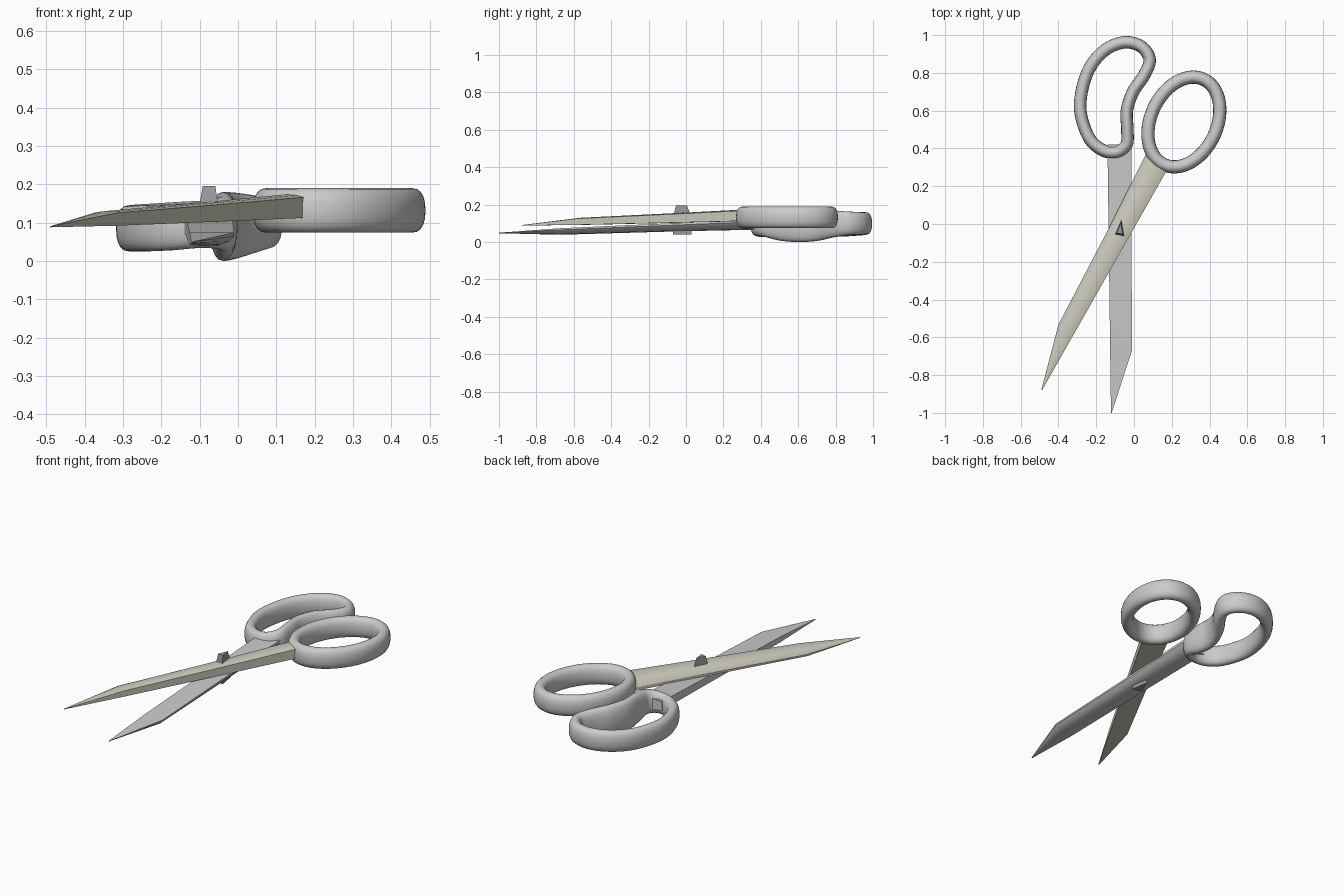
import bpy, bmesh, math
from mathutils import Vector

if "Cube" in bpy.data.objects:
    bpy.data.objects.remove(bpy.data.objects["Cube"])


def finish(name, bm, color=None, angle=35):
    bmesh.ops.recalc_face_normals(bm, faces=bm.faces)
    mesh = bpy.data.meshes.new(name)
    bm.to_mesh(mesh)
    bm.free()
    ob = bpy.data.objects.new(name, mesh)
    bpy.context.collection.objects.link(ob)
    bpy.ops.object.select_all(action='DESELECT')
    bpy.context.view_layer.objects.active = ob
    ob.select_set(True)
    bpy.ops.object.shade_smooth_by_angle(angle=math.radians(angle))
    if color:
        mat = bpy.data.materials.new(name + "_colour")
        mat.diffuse_color = (*color, 1)
        mat.use_nodes = True
        mat.node_tree.nodes["Principled BSDF"].inputs["Base Color"].default_value = mat.diffuse_color
        mesh.materials.append(mat)
    return ob


def bridge(bm, rings, closed):
    n = len(rings[0])
    for i in range(len(rings) if closed else len(rings) - 1):
        a, b = rings[i], rings[(i + 1) % len(rings)]
        for j in range(n):
            bm.faces.new((a[j], a[(j + 1) % n], b[(j + 1) % n], b[j]))
    if not closed:
        bm.faces.new(rings[0])
        bm.faces.new(rings[-1])


def blade(name, tip, heading, side, stations, up, color=None):
    """Stations: distance from tip, width, height of the flat face, thickness."""
    profile = [(0, 0), (0, .88), (.15, .97), (.4, 1), (.68, .9), (.88, .65), (1, .25), (1, 0)]
    d = Vector(heading).normalized()
    across = Vector((-d.y, d.x)) * side
    bm = bmesh.new()
    rings = []
    for dist, width, z, thick in stations:
        ring = []
        for u, t in profile:
            p = Vector(tip) + d * dist + across * (u * width)
            ring.append(bm.verts.new((p.x, p.y, z + up * t * thick)))
        rings.append(ring)
    bridge(bm, rings, False)
    return finish(name, bm, color, 30)


def spline(pts, steps):
    """Closed smooth curve through the points."""
    out, n = [], len(pts)
    for i in range(n):
        p0, p1, p2, p3 = (Vector(pts[(i + k) % n]) for k in (-1, 0, 1, 2))
        for s in range(steps):
            t = s / steps
            out.append(.5 * (2 * p1 + (p2 - p0) * t + (2 * p0 - 5 * p1 + 4 * p2 - p3) * t * t
                             + (3 * p1 - p0 - 3 * p2 + p3) * t ** 3))
    return out


def loop_handle(name, path, half_width, sides=20):
    """Path entries: x, y, z centre, half height."""
    bm = bmesh.new()
    rings, n = [], len(path)
    for i, p in enumerate(path):
        t = path[(i + 1) % n] - path[i - 1]
        nrm = Vector((t[1], -t[0])).normalized()
        ring = []
        for k in range(sides):
            a = 2 * math.pi * k / sides
            c, s = math.cos(a), math.sin(a)
            u = math.copysign(abs(c) ** .85, c) * half_width
            v = math.copysign(abs(s) ** .85, s) * p[3]
            ring.append(bm.verts.new((p[0] + nrm.x * u, p[1] + nrm.y * u, p[2] + v)))
        rings.append(ring)
    bridge(bm, rings, True)
    return finish(name, bm, None, 60)


# blades, flat faces meeting at the pivot
blade("upper_blade", (-.487, -.88), (.67, 1.18), 1,
      [(0, .004, .088, .003), (.345, .096, .092, .038), (.95, .117, .104, .052), (1.36, .139, .113, .062)],
      1, (.62, .60, .51))
blade("lower_blade", (-.122, -1), (-.018, 1.38), -1,
      [(0, .004, .05, .003), (.33, .116, .074, .035), (.95, .121, .102, .045), (1.42, .128, .125, .058)], -1)

# round finger ring
tilt = math.radians(25)
ring_path = []
for i in range(72):
    a = 2 * math.pi * i / 72
    u, v = .175 * math.cos(a), .249 * math.sin(a)
    ring_path.append(Vector((.264 + u * math.cos(tilt) + v * math.sin(tilt),
                             .54 - u * math.sin(tilt) + v * math.cos(tilt), .132, .058)))
loop_handle("finger_ring", ring_path, .035)

# kidney-shaped thumb handle, deepest along its inner curve
bean = [(-.045, .962, .099, .06), (.04, .938, .1, .06), (.083, .87, .1, .063), (.055, .79, .097, .072),
        (-.005, .70, .092, .086), (-.038, .6, .09, .09), (-.035, .5, .093, .085), (-.04, .42, .098, .07),
        (-.095, .38, .094, .06), (-.17, .393, .088, .06), (-.24, .46, .085, .06), (-.284, .6, .085, .06),
        (-.268, .74, .087, .06), (-.22, .85, .09, .06), (-.14, .93, .095, .06)]
loop_handle("thumb_handle", spline(bean, 6), .033)

# three-sided pivot pin, tapering upwards
pin = bmesh.new()
pin_rings = []
for z, s in ((.04, 1.2), (.155, 1), (.195, .72)):
    pin_rings.append([pin.verts.new((-.075 + x * s, -.03 + y * s, z))
                      for x, y in ((-.024, -.024), (.022, -.033), (.008, .05))])
bridge(pin, pin_rings, False)
finish("pivot_pin", pin, (.3, .33, .34), 10)
